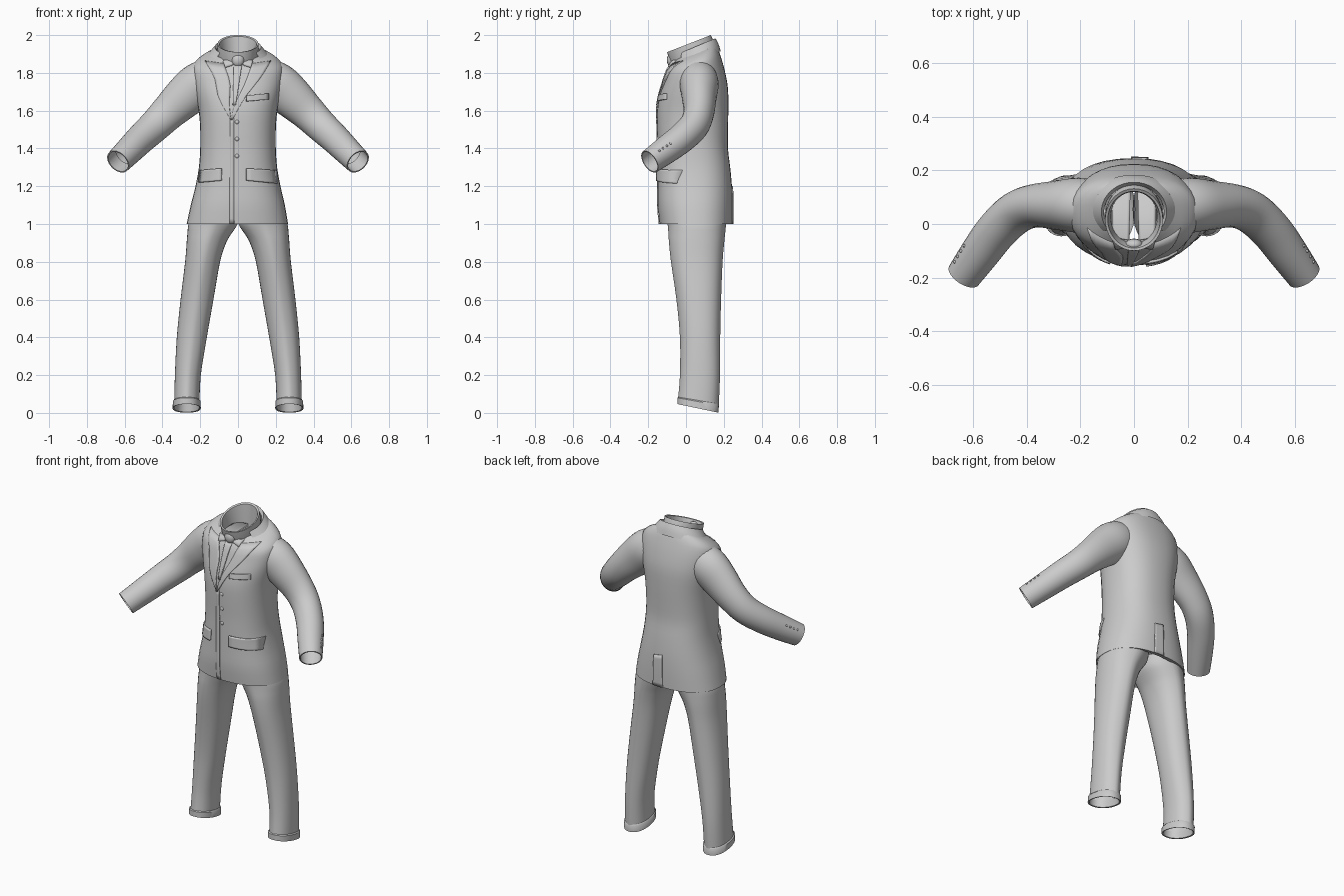
import bpy, bmesh
from math import sin, cos, pi, tau, radians
from mathutils import Vector
from mathutils.bvhtree import BVHTree

if "Cube" in bpy.data.objects:
    bpy.data.objects.remove(bpy.data.objects["Cube"])

SEG = 36


def finish(name, bm, angle=40, recalc=True):
    if recalc:
        bmesh.ops.recalc_face_normals(bm, faces=bm.faces[:])
    me = bpy.data.meshes.new(name)
    bm.to_mesh(me)
    tree = BVHTree.FromBMesh(bm)
    bm.free()
    ob = bpy.data.objects.new(name, me)
    bpy.context.collection.objects.link(ob)
    bpy.ops.object.select_all(action='DESELECT')
    ob.select_set(True)
    bpy.context.view_layer.objects.active = ob
    bpy.ops.object.shade_smooth_by_angle(angle=radians(angle))
    return ob, tree


def smooth_rows(rows, n):
    """Catmull-Rom interpolation of number tuples."""
    out = []
    for i in range(len(rows) - 1):
        a, b = rows[max(i - 1, 0)], rows[i]
        c, d = rows[i + 1], rows[min(i + 2, len(rows) - 1)]
        for k in range(n):
            t = k / n
            out.append(tuple(.5 * (2*q + (r-p)*t + (2*p-5*q+4*r-s)*t*t + (3*q-p-3*r+s)*t**3)
                             for p, q, r, s in zip(a, b, c, d)))
    return out + [rows[-1]]


def skin(name, loops, closed=True, angle=40):
    bm = bmesh.new()
    vs = [[bm.verts.new(p) for p in lp] for lp in loops]
    m = len(loops[0])
    for a, b in zip(vs, vs[1:]):
        for i in range(m if closed else m - 1):
            j = (i + 1) % m
            bm.faces.new((a[i], a[j], b[j], b[i]))
    return finish(name, bm, angle)


def loft(name, rows, extra=(), n=3, power=2.0, crease=0, arc=None, side=1):
    """Rows are (z, x0, x1, y0, y1, tilt); tilt raises z along y. Extra rows fold inward."""
    loops = []
    for z, x0, x1, y0, y1, tilt in smooth_rows(rows, n) + list(extra):
        lp = []
        for i in range(SEG):
            a = tau * i / SEG if arc is None else arc[0] + (arc[1] - arc[0]) * i / (SEG - 1)
            c, s = cos(a), sin(a)
            e = 2 / power
            x = (x0 + x1) / 2 + (x1 - x0) / 2 * abs(c) ** e * (1 if c > 0 else -1)
            dy = (y1 - y0) / 2 * abs(s) ** e * (1 if s > 0 else -1)
            dy *= 1 + crease * abs(s) ** 40
            lp.append((side * x, (y0 + y1) / 2 + dy, z + tilt * dy))
        loops.append(lp)
    return skin(name, loops, arc is None)


def patch(name, left, right, tree, off=.006, back=False, nu=6, nv=8):
    """Cloth piece between two (x, z) polylines, laid on the surface under it."""
    d = Vector((0, -1 if back else 1, 0))

    def along(pl, t):
        f = t * (len(pl) - 1)
        i = min(int(f), len(pl) - 2)
        return Vector(pl[i]).lerp(Vector(pl[i + 1]), f - i)
    bm = bmesh.new()
    grid = []
    for j in range(nv + 1):
        row = []
        for i in range(nu + 1):
            p = along(left, j / nv).lerp(along(right, j / nv), i / nu)
            o = Vector((p.x, -d.y, p.y))
            hit = tree.ray_cast(o, d)[0] or tree.find_nearest(o + d * .85)[0]
            row.append(bm.verts.new(hit - d * off))
        grid.append(row)
    for a, b in zip(grid, grid[1:]):
        for i in range(nu):
            bm.faces.new((a[i], a[i + 1], b[i + 1], b[i]))
    bm.normal_update()
    if sum(f.normal.dot(d) for f in bm.faces) > 0:
        bmesh.ops.reverse_faces(bm, faces=bm.faces[:])
    ob, _ = finish(name, bm, recalc=False)
    mod = ob.modifiers.new("thickness", 'SOLIDIFY')
    mod.thickness, mod.offset = off + .002, -1


def button(name, loc, r, flat=(1, .5, 1)):
    bm = bmesh.new()
    bmesh.ops.create_uvsphere(bm, u_segments=12, v_segments=8, radius=r)
    for v in bm.verts:
        v.co = Vector(loc) + Vector(a * b for a, b in zip(v.co, flat))
    return finish(name, bm)


# Jacket body, with the hem folded up inside
hem = [(1.0, -.272, .265, -.14, .245, 0)]
body = hem + [
    (1.1, -.25, .248, -.15, .246, 0), (1.2, -.225, .225, -.15, .243, 0),
    (1.3, -.207, .207, -.15, .234, 0), (1.4, -.20, .20, -.15, .222, 0),
    (1.5, -.20, .20, -.153, .222, 0), (1.6, -.208, .208, -.153, .224, 0),
    (1.7, -.228, .228, -.14, .222, .1), (1.78, -.24, .24, -.12, .205, .2),
    (1.84, -.235, .235, -.105, .185, .3), (1.875, -.20, .20, -.09, .172, .35),
    (1.895, -.16, .16, -.075, .162, .4), (1.91, -.12, .12, -.06, .15, .4)]
_, torso = loft("jacket_body", body, power=2.35)
loft("jacket_hem", hem + [(1.012, -.235, .23, -.105, .21, 0)], n=1, power=2.35)

# Shirt collar and inner shirt neck
loft("shirt_collar", [(1.875, -.105, .105, -.075, .15, .4), (1.92, -.108, .108, -.09, .145, .4),
                      (1.955, -.108, .108, -.10, .132, .39)],
     extra=[(1.952, -.098, .098, -.09, .122, .39), (1.88, -.088, .088, -.065, .12, .35),
            (1.78, -.085, .085, -.06, .12, .1)])
# Jacket collar, open at the front
loft("jacket_collar", [(1.87, -.178, .178, -.08, .184, .34), (1.905, -.15, .15, -.07, .172, .4),
                       (1.937, -.122, .122, -.065, .156, .42)],
     extra=[(1.92, -.112, .112, -.06, .145, .42)], arc=(-pi * .22, pi * 1.22))

# Tie, knot, lapels
patch("tie", [(-.022, 1.85), (-.028, 1.63)], [(.022, 1.85), (-.012, 1.63)], torso, .009)
button("tie_knot", (0, -.078, 1.868), .034, (1, .7, 1.1))
for s, n in ((-1, "right"), (1, "left")):
    bx = -.035
    patch(n + "_lapel", [(s * .075, 1.85), (s * .04, 1.75), (bx + s * .012, 1.62), (bx, 1.55)],
          [(s * .175, 1.865), (s * .125, 1.78), (bx + s * .07, 1.67), (bx + s * .004, 1.55)],
          torso, .007)
    patch(n + "_collar_wing", [(s * .012, 1.875), (s * .03, 1.845)],
          [(s * .085, 1.885), (s * .07, 1.835)], torso, .014, nv=3)

# Front opening, buttons, pockets, back vent
patch("front_edge", [(-.042, 1.56), (-.045, 1.0005)], [(-.022, 1.56), (-.02, 1.0005)], torso, .005,
      nu=2, nv=20)
for z in (1.54, 1.45, 1.36):
    p = torso.ray_cast(Vector((-.005, -1, z)), Vector((0, 1, 0)))[0]
    button("front_button", p, .011)
patch("left_pocket_flap", [(.045, 1.295), (.045, 1.23)], [(.205, 1.285), (.208, 1.215)], torso, .012)
patch("right_pocket_flap", [(-.205, 1.285), (-.21, 1.22)], [(-.09, 1.295), (-.09, 1.23)], torso, .012)
patch("breast_pocket", [(.045, 1.68), (.045, 1.65)], [(.165, 1.692), (.165, 1.66)], torso, .010)
patch("back_vent", [(-.008, 1.2), (-.012, 1.0005)], [(.05, 1.19), (.055, 1.0005)], torso, .006, True)

# Sleeves: (x, y, z, depth radius, height radius) along the arm
arm = [(.15, .065, 1.765, .10, .112), (.21, .07, 1.735, .103, .118), (.28, .07, 1.675, .093, .112),
       (.37, .068, 1.59, .081, .095), (.44, .042, 1.52, .079, .086), (.51, -.022, 1.455, .077, .08),
       (.575, -.108, 1.39, .073, .074), (.635, -.192, 1.33, .064, .068)]
for s, n in ((-1, "right"), (1, "left")):
    rows = smooth_rows(arm, 4)
    loops, folds = [], []
    for i, r in enumerate(rows):
        t = Vector(rows[min(i + 1, len(rows) - 1)][:3]) - Vector(rows[max(i - 1, 0)][:3])
        t.normalize()
        v = (Vector((0, 1, 0)) - t * t.y).normalized()
        w = t.cross(v)

        def ring(k):
            pts = [Vector(r[:3]) + k * (v * r[3] * cos(tau * j / 28) + w * r[4] * sin(tau * j / 28))
                   for j in range(28)]
            return [(s * p.x, p.y, p.z) for p in pts]
        loops.append(ring(1))
        if i > len(rows) - 5:
            folds.insert(0, ring(.9))
    _, sleeve = skin(n + "_sleeve", loops + folds)
    # Sleeve buttons
    for k in range(4):
        q = Vector((s * (.64 + .012 * k), -.08 - .02 * k, 1.43 - .013 * k))
        button(n + "_sleeve_button", sleeve.find_nearest(q)[0], .006, (1, 1, 1))

# Trouser legs with pressed creases, and turned cuffs
leg = [(1.06, -.005, .24, -.10, .21, 0), (1.0, .002, .262, -.09, .205, 0),
       (.95, .034, .268, -.086, .20, 0), (.9, .063, .272, -.083, .195, 0),
       (.8, .095, .28, -.073, .187, 0), (.6, .13, .304, -.045, .18, 0),
       (.4, .165, .324, -.027, .176, 0), (.2, .197, .334, -.027, .175, 0),
       (.05, .204, .338, -.038, .168, -.15)]
cuff = [(.066, .203, .339, -.039, .169, -.17), (.06, .198, .345, -.046, .174, -.18),
        (.024, .197, .346, -.046, .172, -.21)]
for s, n in ((-1, "right"), (1, "left")):
    loft(n + "_trouser_leg", leg, power=2.2, crease=.05, side=s)
    loft(n + "_trouser_cuff", cuff, extra=[(.026, .205, .338, -.037, .163, -.21),
                                           (.07, .208, .334, -.034, .16, -.17)],
         n=1, power=2.2, side=s)
